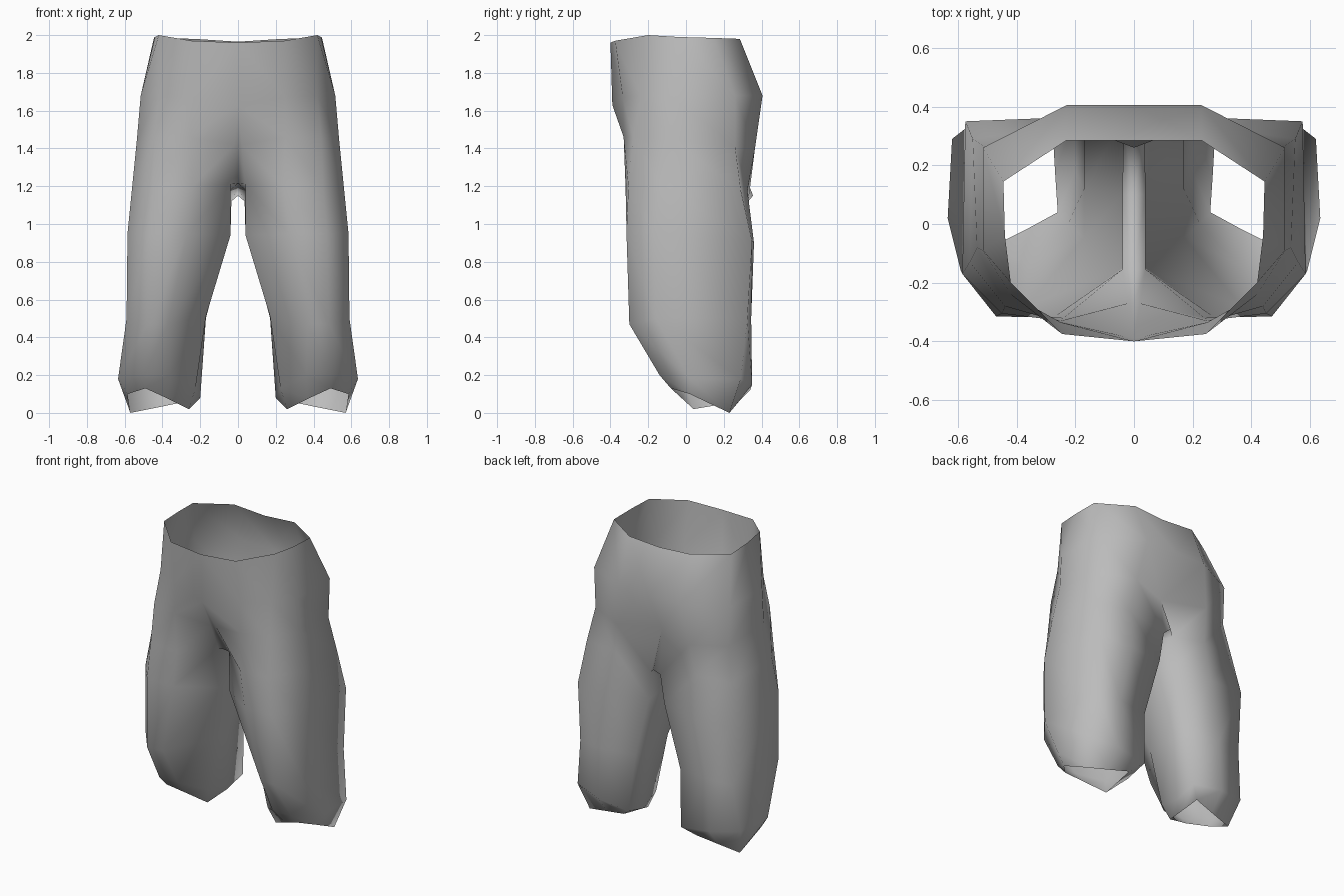
import bpy
import bmesh

cube = bpy.data.objects.get("Cube")
if cube:
    bpy.data.objects.remove(cube, do_unlink=True)

# Cloth material
cloth = bpy.data.materials.new("grey cloth")
cloth.use_nodes = True
grey = (0.5, 0.5, 0.5, 1)
cloth.diffuse_color = grey
cloth.node_tree.nodes["Principled BSDF"].inputs["Base Color"].default_value = grey

# Hip half-rings: centre front, round the side, centre back
hips = [
    # waistband edge
    [(0, -.40, 1.96), (.245, -.375, 1.97), (.42, -.20, 2), (.44, -.04, 1.99),
     (.445, .145, 1.985), (.23, .285, 1.98), (0, .285, 1.965)],
    # fullest part of the seat
    [(0, -.39, 1.63), (.25, -.335, 1.67), (.42, -.24, 1.68), (.515, -.09, 1.68),
     (.515, .26, 1.68), (.23, .405, 1.68), (0, .405, 1.68)],
    # crease under the seat
    [(.02, -.27, 1.42), (.25, -.33, 1.46), (.44, -.28, 1.46), (.535, -.08, 1.45),
     (.505, .26, 1.41), (.28, .365, 1.40), (0, .26, 1.40)],
]

# Leg rings: front inner, round the outside, back inner, inseam
legs = [
    # top of thigh
    [(.04, -.155, 1.21), (.24, -.32, 1.20), (.45, -.305, 1.20), (.56, -.13, 1.20),
     (.55, .29, 1.18), (.30, .325, 1.18), (.035, .33, 1.12), (.04, .10, 1.18)],
    # lower thigh
    [(.04, -.15, .94), (.27, -.315, .95), (.47, -.315, .95), (.585, -.17, .95),
     (.575, .35, .91), (.32, .36, .90), (.06, .32, .92), (.04, .10, .94)],
    # knee
    [(.17, -.045, .51), (.37, -.285, .47), (.48, -.30, .47), (.59, -.16, .50),
     (.575, .325, .50), (.40, .345, .50), (.17, .305, .50), (.17, .12, .51)],
    # shin
    [(.225, 0, .13), (.36, -.14, .20), (.50, -.14, .20), (.635, .02, .18),
     (.62, .29, .18), (.42, .35, .15), (.20, .34, .12), (.20, .18, .08)],
    # ragged hem
    [(.26, .04, .02), (.37, -.02, .075), (.49, -.08, .13), (.585, .02, .10),
     (.57, .23, 0), (.42, .255, .03), (.275, .28, .06), (.268, .16, .04)],
]

bm = bmesh.new()


def ring(points):
    return [bm.verts.new(p) for p in points]


def bridge(upper, lower, closed=False):
    n = len(lower) if closed else len(upper)
    for i in range(n if closed else n - 1):
        j = (i + 1) % n
        bm.faces.new((upper[i], lower[i], lower[j], upper[j]))


hip_rings = [ring(r) for r in hips]
leg_rings = [ring(r) for r in legs]
for a, b in zip(hip_rings, hip_rings[1:]):
    bridge(a, b)
bridge(hip_rings[-1], leg_rings[0][:7])
for a, b in zip(leg_rings, leg_rings[1:]):
    bridge(a, b, closed=True)

# Narrow gusset: a wedge up the front, then along the crotch to the back
fly, front, middle, back = ring(
    [(0, -.27, 1.42), (0, -.155, 1.215), (0, .10, 1.20), (0, .355, 1.15)])
seat, hip, thigh = hip_rings[1], hip_rings[2], leg_rings[0]
bm.faces.new((seat[0], fly, hip[0]))
bm.faces.new((fly, front, thigh[0], hip[0]))
bm.faces.new((front, middle, thigh[7], thigh[0]))
bm.faces.new((middle, back, thigh[6], thigh[7]))
bm.faces.new((hip[6], thigh[6], back))

for f in bm.faces:
    f.smooth = True
mesh = bpy.data.meshes.new("trousers")
bm.to_mesh(mesh)
bm.free()
mesh.materials.append(cloth)
trousers = bpy.data.objects.new("trousers", mesh)
bpy.context.collection.objects.link(trousers)

# Mirror the left half to the right
mirror = trousers.modifiers.new("mirror", 'MIRROR')
mirror.use_clip = True
mirror.merge_threshold = 0.001
